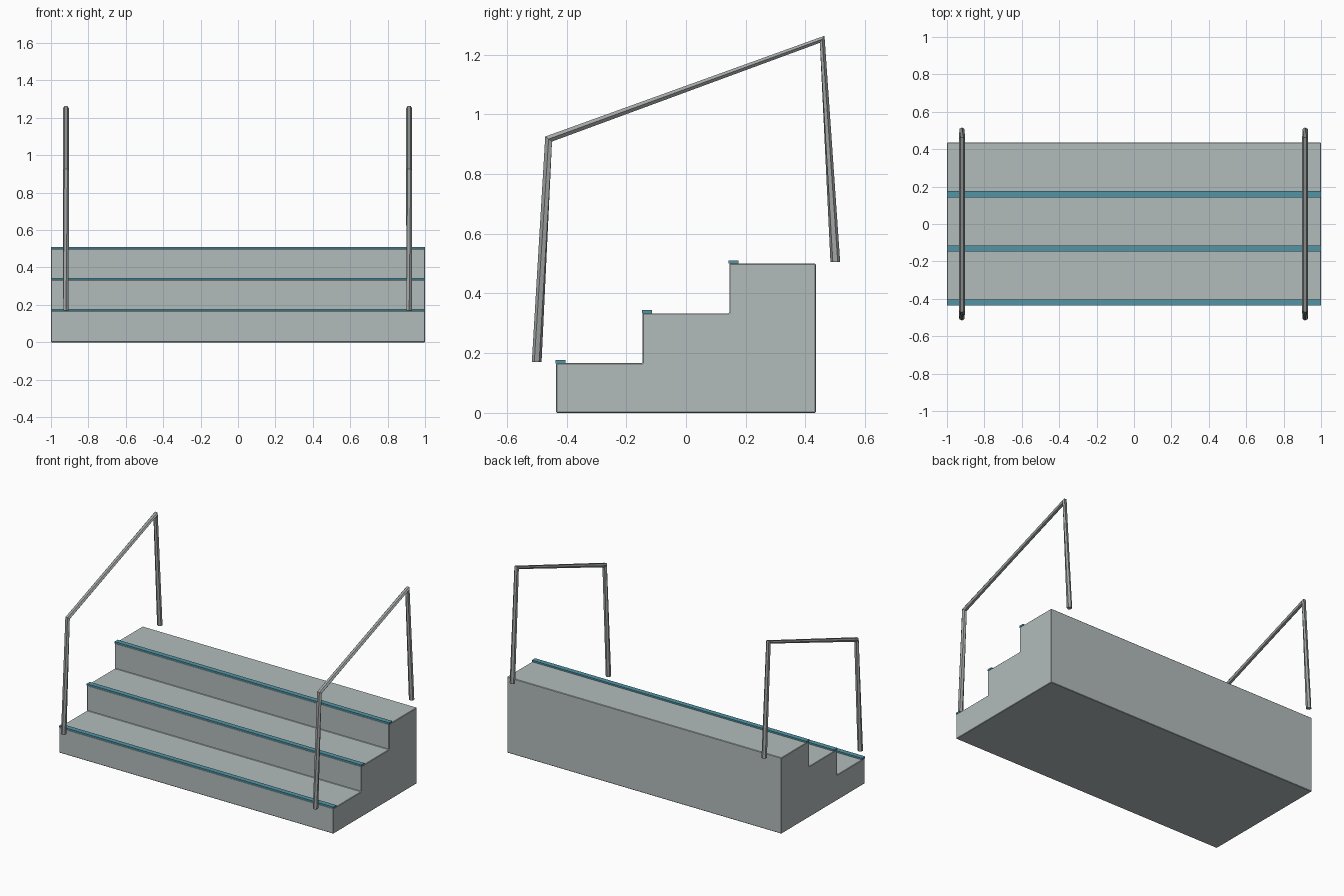
import bpy, bmesh, math
from mathutils import Vector

if "Cube" in bpy.data.objects:
    bpy.data.objects.remove(bpy.data.objects["Cube"])


def material(name, rgb):
    m = bpy.data.materials.new(name)
    m.diffuse_color = (*rgb, 1)
    m.use_nodes = True
    m.node_tree.nodes["Principled BSDF"].inputs["Base Color"].default_value = m.diffuse_color
    return m


CONCRETE = material("pale_grey", (0.45, 0.50, 0.50))
TEAL = material("teal", (0.085, 0.30, 0.38))
METAL = material("metal_grey", (0.36, 0.38, 0.38))


def finish(bm, name, mat):
    bmesh.ops.recalc_face_normals(bm, faces=bm.faces)
    me = bpy.data.meshes.new(name)
    bm.to_mesh(me)
    bm.free()
    me.materials.append(mat)
    ob = bpy.data.objects.new(name, me)
    bpy.context.collection.objects.link(ob)
    return ob


HALF_DEPTH, RUN, RISE = 0.435, 0.29, 1 / 6

# Solid stair block: stepped side profile extruded across the width
profile = [(-HALF_DEPTH, 0)]
for i in range(3):
    y = -HALF_DEPTH + i * RUN
    profile += [(y, (i + 1) * RISE), (y + RUN, (i + 1) * RISE)]
profile.append((HALF_DEPTH, 0))
bm = bmesh.new()
face = bm.faces.new([bm.verts.new((-1, y, z)) for y, z in profile])
side = bmesh.ops.extrude_face_region(bm, geom=[face])
bmesh.ops.translate(bm, vec=(2, 0, 0),
                    verts=[v for v in side["geom"] if isinstance(v, bmesh.types.BMVert)])
stairs = finish(bm, "stair_block", CONCRETE)
bevel = stairs.modifiers.new("soft_edges", "BEVEL")
bevel.width, bevel.segments = 0.003, 1

# Coloured nosing strip along the front edge of each tread
for i in range(3):
    bm = bmesh.new()
    bmesh.ops.create_cube(bm, size=1)
    bmesh.ops.scale(bm, vec=(2, 0.033, 0.011), verts=bm.verts)
    bmesh.ops.translate(bm, verts=bm.verts,
                        vec=(0, -HALF_DEPTH + i * RUN + 0.0145, (i + 1) * RISE + 0.005))
    finish(bm, f"nosing_strip_{i + 1}", TEAL)

# Handrails: hexagonal bar through four points, posts twisted by 30 degrees
# each point: y, z, direction of the bar (y, z), twist in degrees
PATH = [(-0.50, 0.17, (0, 1), 30),
        (-0.46, 0.917, (0.59, 0.80), 0),
        (0.456, 1.251, (0.84, -0.55), 0),
        (0.50, 0.505, (0, -1), 30)]
RADIUS = 0.0163


def handrail(name, x):
    bm = bmesh.new()
    rings = []
    for y, z, (dy, dz), twist in PATH:
        across = Vector((1, 0, 0))
        up = Vector((0, -dz, dy)).normalized()
        ring = []
        for k in range(6):
            a = math.radians(60 * k + twist)
            ring.append(bm.verts.new(Vector((x, y, z))
                        + RADIUS * (math.cos(a) * across + math.sin(a) * up)))
        rings.append(ring)
    for a, b in zip(rings, rings[1:]):
        for k in range(6):
            n = (k + 1) % 6
            bm.faces.new((a[k], a[n], b[n], b[k]))
    bm.faces.new(rings[0])
    bm.faces.new(rings[-1])
    finish(bm, name, METAL)


handrail("handrail_left", -0.92)
handrail("handrail_right", 0.915)
